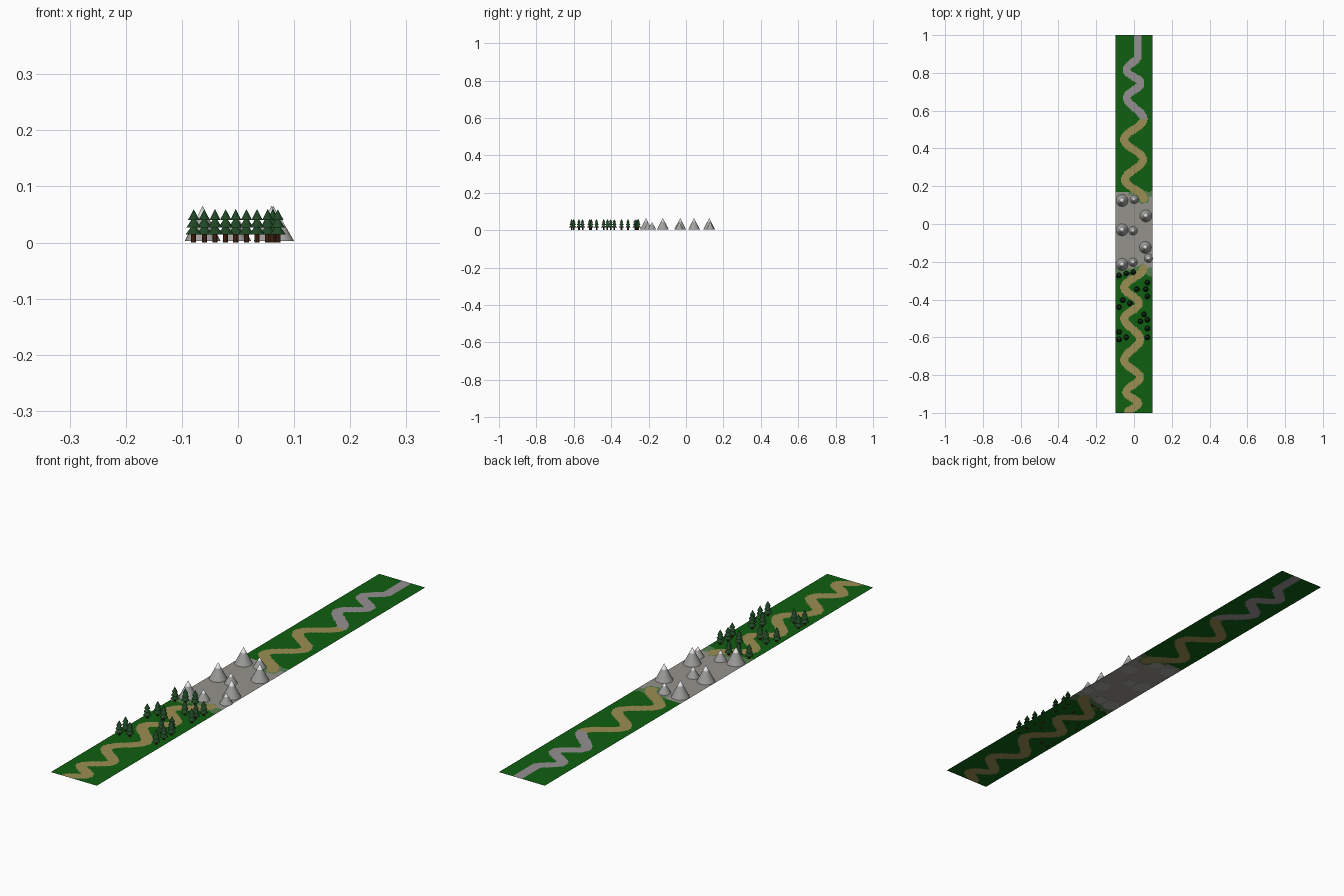
import bpy, bmesh, math
from mathutils import Vector, noise

if "Cube" in bpy.data.objects:
    bpy.data.objects.remove(bpy.data.objects["Cube"])

GROUND_Z = 0.003


def material(name, r, g, b):
    m = bpy.data.materials.new(name)
    m.diffuse_color = (r, g, b, 1)
    m.use_nodes = True
    m.node_tree.nodes["Principled BSDF"].inputs["Base Color"].default_value = m.diffuse_color
    return m


grass = material("grass green", 0.005, 0.115, 0.006)
dirt = material("dirt path tan", 0.33, 0.27, 0.085)
road = material("paved road grey", 0.30, 0.28, 0.29)
rock_ground = material("rocky ground grey", 0.30, 0.29, 0.26)
mossy = material("mossy ground", 0.09, 0.21, 0.075)
rock = material("mountain rock", 0.36, 0.36, 0.35)
snow = material("mountain snow", 0.80, 0.80, 0.80)
needles = material("pine needles", 0.014, 0.062, 0.018)
bark = material("tree bark", 0.085, 0.025, 0.008)


def make_mesh(name, bm, mats):
    me = bpy.data.meshes.new(name)
    bm.to_mesh(me)
    bm.free()
    for m in mats:
        me.materials.append(m)
    return me


def place(name, me, loc=(0, 0, 0), scale=(1, 1, 1)):
    ob = bpy.data.objects.new(name, me)
    ob.location, ob.scale = loc, scale
    bpy.context.collection.objects.link(ob)
    return ob


# winding path: left and right turning points (y, x), joined by cosine waves
def winding(turns):
    pts = []
    for (y0, x0), (y1, x1) in zip(turns, turns[1:]):
        for i in range(24):
            t = i / 24
            s = (1 - math.cos(math.pi * t)) / 2
            pts.append((x0 + (x1 - x0) * s, y0 + (y1 - y0) * t))
    pts.append((turns[-1][1], turns[-1][0]))
    return pts


north = winding([(1.0, .021), (.89, .021), (.815, -.040), (.745, .036), (.67, -.038),
                 (.555, .051), (.447, -.052), (.341, .048), (.235, -.048), (.135, .052)])
south = winding([(-.235, .050), (-.336, -.052), (-.42, .026), (-.50, -.052), (-.61, .032),
                 (-.722, -.052), (-.812, .031), (-.892, -.042), (-.95, .022), (-1.0, -.032)])
path = north + south


def on_path(x, y):
    return any(abs(py - y) < .021 and (px - x) ** 2 + (py - y) ** 2 < .0205 ** 2
               for px, py in path)


# ground strip: fine tiles coloured by the path, the rocky stretch and its mossy edges
def ground_material(x, y):
    if on_path(x, y):
        return 2 if y > 0.555 else 1
    n = noise.noise(Vector((x * 45, y * 45, 0.3))) * 0.02
    if -0.27 + n < y < 0.172 + n * 0.4:
        if y < -0.228 + n:
            return 4
        if y > 0.15 + n and x > -0.03:
            return 4
        if math.hypot(x - 0.05, y - 0.135) < 0.033 + n:
            return 4
        return 3
    return 0


NX, NY, W = 40, 400, 0.098
bm = bmesh.new()
rows = [[bm.verts.new((-W + 2 * W * i / NX, -1 + 2 * j / NY, GROUND_Z))
         for i in range(NX + 1)] for j in range(NY + 1)]
for j in range(NY):
    for i in range(NX):
        f = bm.faces.new((rows[j][i], rows[j][i + 1], rows[j + 1][i + 1], rows[j + 1][i]))
        c = f.calc_center_median()
        f.material_index = ground_material(c.x, c.y)
place("ground_strip", make_mesh("ground_strip", bm, [grass, dirt, road, rock_ground, mossy]))


def frustum(bm, z0, z1, r0, r1, n, mat, smooth=False, cap=True):
    """Ring-to-ring wall, or ring-to-tip when r1 is 0, with an optional base."""
    def ring(r, z):
        return [bm.verts.new((r * math.cos(2 * math.pi * k / n),
                              r * math.sin(2 * math.pi * k / n), z)) for k in range(n)]
    low = ring(r0, z0)
    high = ring(r1, z1) if r1 else None
    tip = None if r1 else bm.verts.new((0, 0, z1))
    for k in range(n):
        a, b = low[k], low[(k + 1) % n]
        f = bm.faces.new((a, b, high[(k + 1) % n], high[k]) if r1 else (a, b, tip))
        f.material_index = mat
        f.smooth = smooth
    if cap:
        bm.faces.new(low[::-1]).material_index = mat


# mountains: cone with a snowy tip, at two sizes
bm = bmesh.new()
frustum(bm, 0, 0.68, 1, 0.32, 32, 0, True)
frustum(bm, 0.68, 1, 0.32, 0, 32, 1, True, False)
mountain = make_mesh("mountain", bm, [rock, snow])
large = [(-.063, .124), (.063, .043), (-.063, -.031), (.060, -.124), (-.063, -.214)]
small = [(.001, .130), (-.005, -.036), (-.005, -.203), (.077, -.182)]
for name, spots, r, h in (("large_mountain", large, .032, .063),
                          ("small_mountain", small, .023, .040)):
    for x, y in spots:
        place(name, mountain, (x, y, GROUND_Z - .0006), (r, r, h))

# pine trees: trunk and three tiers of needles
bm = bmesh.new()
frustum(bm, 0, .016, .0045, .0045, 10, 1)
for z0, z1, r in ((.014, .034, .0145), (.027, .047, .0125), (.040, .0595, .0100)):
    frustum(bm, z0, z1, r, 0, 12, 0)
tree = make_mesh("pine_tree", bm, [needles, bark])
for x, y in [(-.079, -.272), (-.041, -.262), (-.004, -.255), (.071, -.310), (.015, -.345),
             (.062, -.345), (.071, -.383), (-.060, -.403), (-.022, -.420), (-.079, -.440),
             (.053, -.478), (.034, -.515), (.071, -.507), (.071, -.553), (.071, -.600),
             (-.079, -.572), (-.079, -.611), (-.041, -.600)]:
    place("pine_tree", tree, (x, y, 0))
